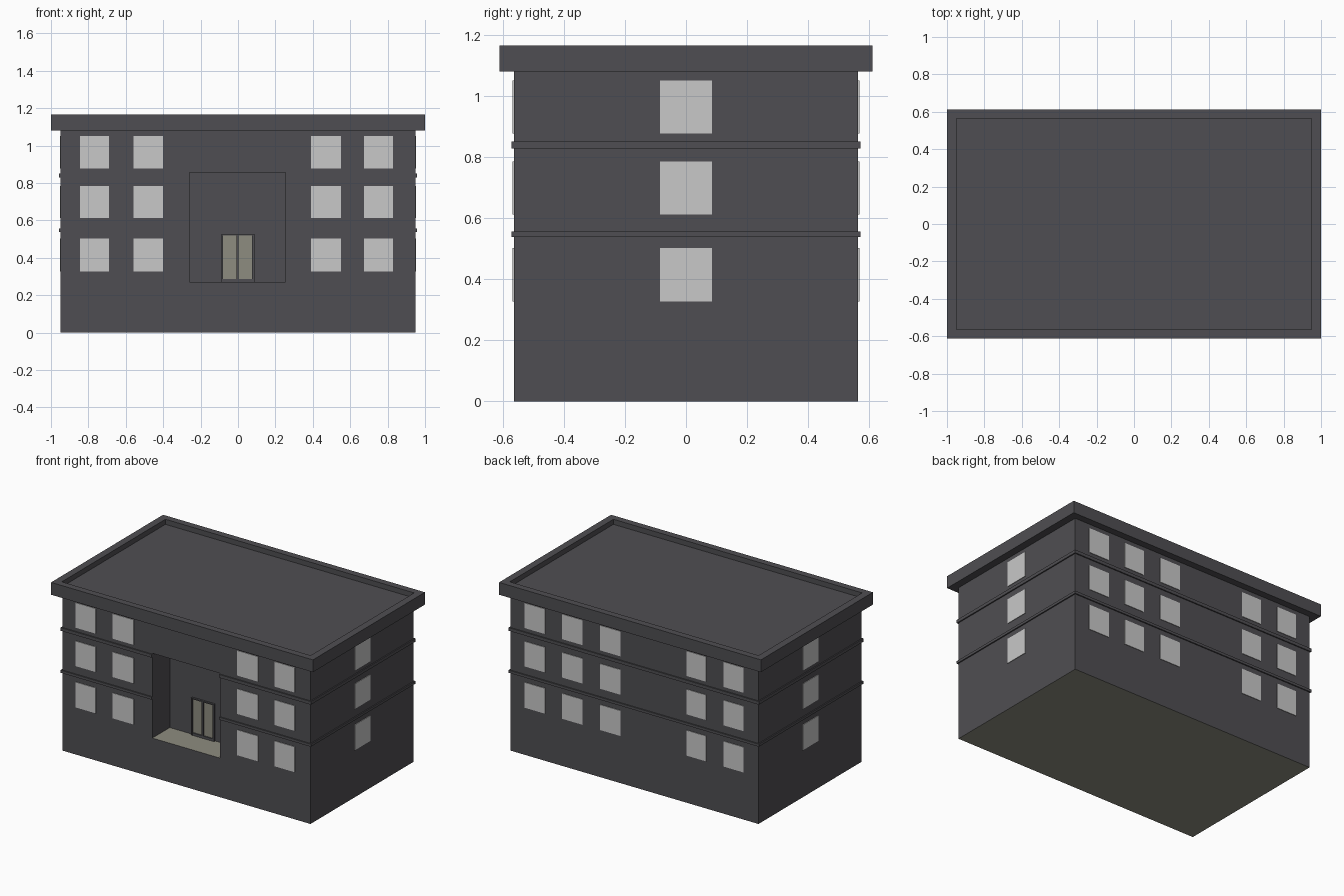
import bpy, bmesh
from mathutils import Vector

if "Cube" in bpy.data.objects:
    bpy.data.objects.remove(bpy.data.objects["Cube"])


def material(name, rgb):
    m = bpy.data.materials.new(name)
    m.diffuse_color = (*rgb, 1)
    m.use_nodes = True
    m.node_tree.nodes["Principled BSDF"].inputs["Base Color"].default_value = m.diffuse_color
    return m


GREY = material("dark grey wall", (0.078, 0.076, 0.084))
PALE = material("pale grey glass", (0.58, 0.58, 0.58))
BEIGE = material("olive beige", (0.27, 0.265, 0.215))

W, D, H = 0.948, 0.563, 1.08            # half width, half depth, wall height
AX0, AX1, AZ0, AZ1, AD = -0.26, 0.255, 0.27, 0.855, 0.19   # entrance alcove


def finish(bm, name, *mats):
    bmesh.ops.recalc_face_normals(bm, faces=bm.faces)
    me = bpy.data.meshes.new(name)
    bm.to_mesh(me)
    bm.free()
    ob = bpy.data.objects.new(name, me)
    for m in mats:
        me.materials.append(m)
    bpy.context.collection.objects.link(ob)
    return ob


def add_box(bm, lo, hi):
    lo, hi = Vector(lo), Vector(hi)
    verts = bmesh.ops.create_cube(bm, size=1)["verts"]
    for v in verts:
        v.co = (lo + hi) / 2 + v.co * (hi - lo)
    return verts


def box(name, lo, hi, mat):
    bm = bmesh.new()
    add_box(bm, lo, hi)
    return finish(bm, name, mat)


def recess(bm, face, lo, hi, axes, push):
    """Inset a face to a given rectangle and push it inward."""
    centre = face.calc_center_median()
    bmesh.ops.inset_region(bm, faces=[face], thickness=0.02)
    for v in face.verts:
        for i, a in enumerate(axes):
            v.co[a] = lo[i] if v.co[a] < centre[a] else hi[i]
    new = bmesh.ops.extrude_face_region(bm, geom=[face])["geom"]
    bmesh.ops.translate(bm, vec=push, verts=[g for g in new if isinstance(g, bmesh.types.BMVert)])
    if face.is_valid:
        bm.faces.remove(face)


# Main block with entrance alcove; upward and downward level faces low down are beige
bm = bmesh.new()
add_box(bm, (-W, -D, 0), (W, D, H))
bm.normal_update()
front = min(bm.faces, key=lambda f: f.calc_center_median().y)
recess(bm, front, (AX0, AZ0), (AX1, AZ1), (0, 2), (0, AD, 0))
bm.normal_update()
for f in bm.faces:
    zs = [v.co.z for v in f.verts]
    f.material_index = int(max(zs) - min(zs) < 0.001 and zs[0] < AZ0 + 0.01)
finish(bm, "walls", GREY, BEIGE)

# Overhanging flat roof with parapet
bm = bmesh.new()
add_box(bm, (-1, -0.611, H), (1, 0.611, 1.165))
bm.normal_update()
top = max(bm.faces, key=lambda f: f.calc_center_median().z)
recess(bm, top, (-0.95, -0.565), (0.95, 0.565), (0, 1), (0, 0, -0.035))
finish(bm, "roof", GREY)


# String courses, wrapping the block and stopping at the alcove
def band(name, z0, z1, out=0.008):
    bm = bmesh.new()
    rings = []
    for o, i_ in ((out, 0.01),):
        path = lambda e: [(AX1, -D - e), (W + e, -D - e), (W + e, D + e),
                          (-W - e, D + e), (-W - e, -D - e), (AX0, -D - e)]
        for p, q in zip(path(o), path(-i_)):
            rings.append([bm.verts.new((*c, z)) for c, z in
                          ((p, z0), (p, z1), (q, z1), (q, z0))])
    for a, b in zip(rings, rings[1:]):
        for k in range(4):
            n = (k + 1) % 4
            bm.faces.new((a[k], a[n], b[n], b[k]))
    bm.faces.new(rings[0])
    bm.faces.new(rings[-1])
    finish(bm, name, GREY)


band("lower_band", 0.538, 0.556)
band("upper_band", 0.828, 0.85)

# Windows: thin plates on all four sides
T = 0.004
ROWS = ((0.327, 0.502), (0.612, 0.785), (0.877, 1.05))
FRONT = ((-0.845, -0.69), (-0.56, -0.40), (0.39, 0.55), (0.675, 0.83))
BACK = ((-0.835, -0.685), (-0.55, -0.40), (0.105, 0.26), (0.395, 0.55), (0.68, 0.835))
for name, cols, y in (("front_windows", FRONT, -D), ("back_windows", BACK, D)):
    bm = bmesh.new()
    for x0, x1 in cols:
        for z0, z1 in ROWS:
            add_box(bm, (x0, y - T, z0), (x1, y + T, z1))
    finish(bm, name, PALE)
for name, x in (("left_windows", -W), ("right_windows", W)):
    bm = bmesh.new()
    for z0, z1 in ROWS:
        add_box(bm, (x - T, -0.085, z0), (x + T, 0.085, z1))
    finish(bm, name, PALE)

# Double door on the alcove's back wall
YB = -D + AD
bm = bmesh.new()
for x0, x1 in ((-0.087, -0.079), (-0.008, 0.004), (0.076, 0.087)):
    add_box(bm, (x0, YB - 0.014, AZ0), (x1, YB + 0.005, 0.527))
for z0, z1 in ((AZ0, 0.287), (0.519, 0.527)):
    add_box(bm, (-0.087, YB - 0.013, z0), (0.087, YB + 0.005, z1))
finish(bm, "door_frame", GREY)
box("left_door_panel", (-0.08, YB - 0.005, 0.285), (-0.007, YB + 0.003, 0.52), BEIGE)
box("right_door_panel", (0.003, YB - 0.005, 0.285), (0.077, YB + 0.003, 0.52), BEIGE)
